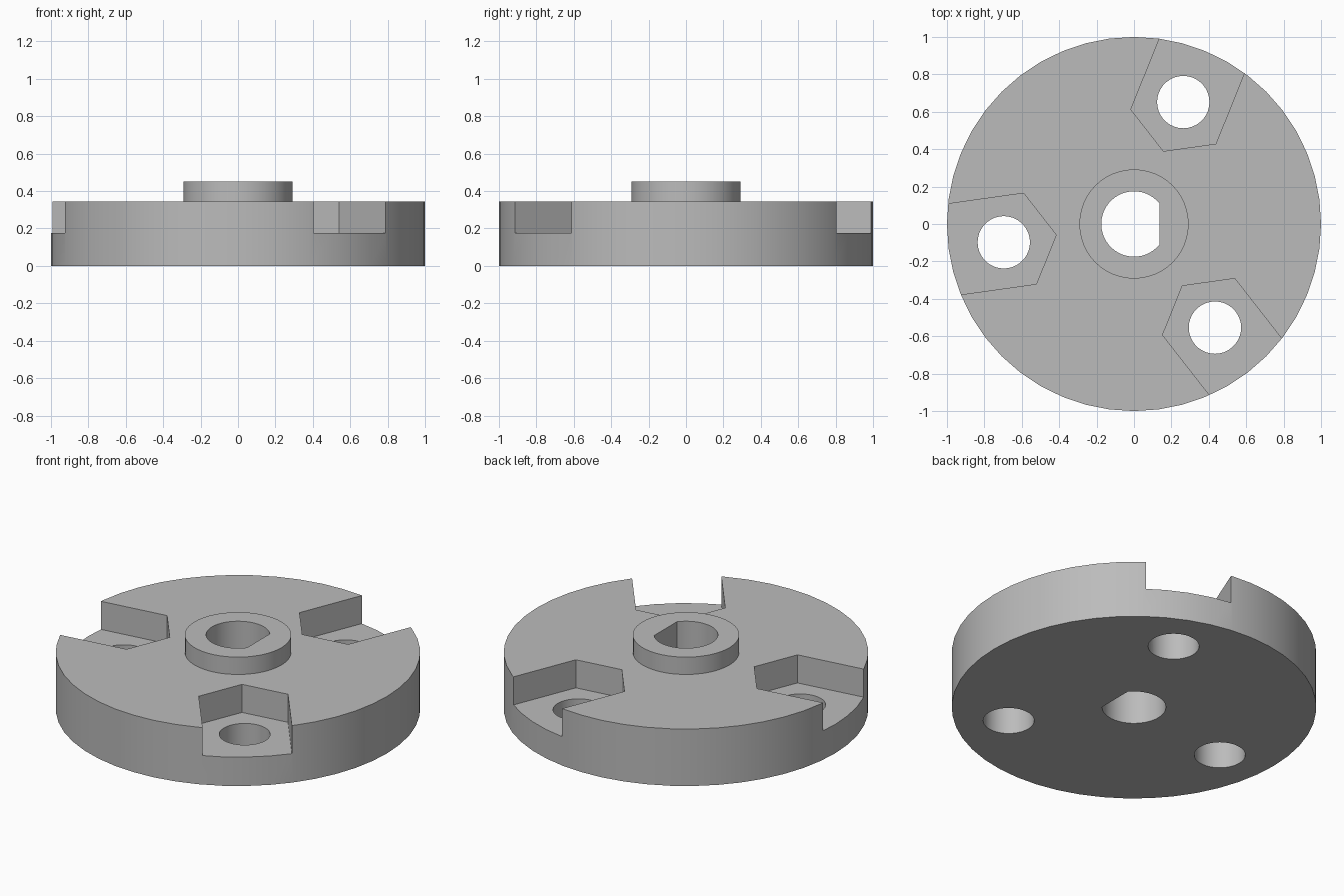
import bpy
import bmesh
from math import cos, sin, pi, radians, acos

if "Cube" in bpy.data.objects:
    bpy.data.objects.remove(bpy.data.objects["Cube"], do_unlink=True)

grey = bpy.data.materials.new("machined grey")
grey.use_nodes = True
colour = (0.5, 0.5, 0.5, 1)
grey.diffuse_color = colour
grey.node_tree.nodes["Principled BSDF"].inputs["Base Color"].default_value = colour


def arc(cx, cy, r, start, end, count):
    step = (end - start) / count
    return [(cx + r * cos(start + i * step), cy + r * sin(start + i * step))
            for i in range(count + 1)]


def circle(cx, cy, r, count):
    return arc(cx, cy, r, 0, 2 * pi, count)[:-1]


def prism(name, outline, bottom, top):
    """Extrude a flat outline between two heights."""
    bm = bmesh.new()
    face = bm.faces.new([bm.verts.new((x, y, bottom)) for x, y in outline])
    side = bmesh.ops.extrude_face_region(bm, geom=[face])["geom"]
    verts = [v for v in side if isinstance(v, bmesh.types.BMVert)]
    bmesh.ops.translate(bm, verts=verts, vec=(0, 0, top - bottom))
    bmesh.ops.recalc_face_normals(bm, faces=bm.faces)
    mesh = bpy.data.meshes.new(name)
    bm.to_mesh(mesh)
    bm.free()
    mesh.materials.append(grey)
    obj = bpy.data.objects.new(name, mesh)
    bpy.context.collection.objects.link(obj)
    return obj


def combine(body, tool, operation):
    """Apply a boolean to the body and discard the tool."""
    tool.hide_render = True
    bpy.context.view_layer.objects.active = body
    mod = body.modifiers.new("boolean", "BOOLEAN")
    mod.operation = operation
    mod.solver = "EXACT"
    mod.object = tool
    bpy.ops.object.modifier_apply(modifier=mod.name)
    bpy.data.objects.remove(tool, do_unlink=True)


# Round plate with raised hub
plate = prism("hub_plate", circle(0, 0, 1.0, 48), 0, 0.345)
combine(plate, prism("hub", circle(0, 0, 0.292, 48), 0.2, 0.45), "UNION")

# D-shaped shaft bore with its flat facing +x
bore_r = 0.175
flat = acos(0.137 / bore_r)
bore = arc(0, 0, bore_r, flat, 2 * pi - flat, 36)
combine(plate, prism("bore_cutter", bore, -0.1, 0.6), "DIFFERENCE")

# Three hexagonal nut pockets open to the rim, each with a bolt hole
pitch, nut_r = 0.703, 0.283
for degrees in (68, 188, 308):
    a = radians(degrees)
    half = nut_r * sin(pi / 3)
    local = [(1.3, -half), (1.3, half), (pitch - nut_r / 2, half),
             (pitch - nut_r, 0), (pitch - nut_r / 2, -half)]
    pocket = [(u * cos(a) - v * sin(a), u * sin(a) + v * cos(a)) for u, v in local]
    combine(plate, prism("pocket_cutter", pocket, 0.175, 0.6), "DIFFERENCE")
    hole = circle(pitch * cos(a), pitch * sin(a), 0.14, 36)
    combine(plate, prism("hole_cutter", hole, -0.1, 0.6), "DIFFERENCE")

# Smooth round walls, crisp edges
bpy.ops.object.select_all(action="DESELECT")
plate.select_set(True)
bpy.context.view_layer.objects.active = plate
bpy.ops.object.shade_smooth_by_angle(angle=radians(30))
